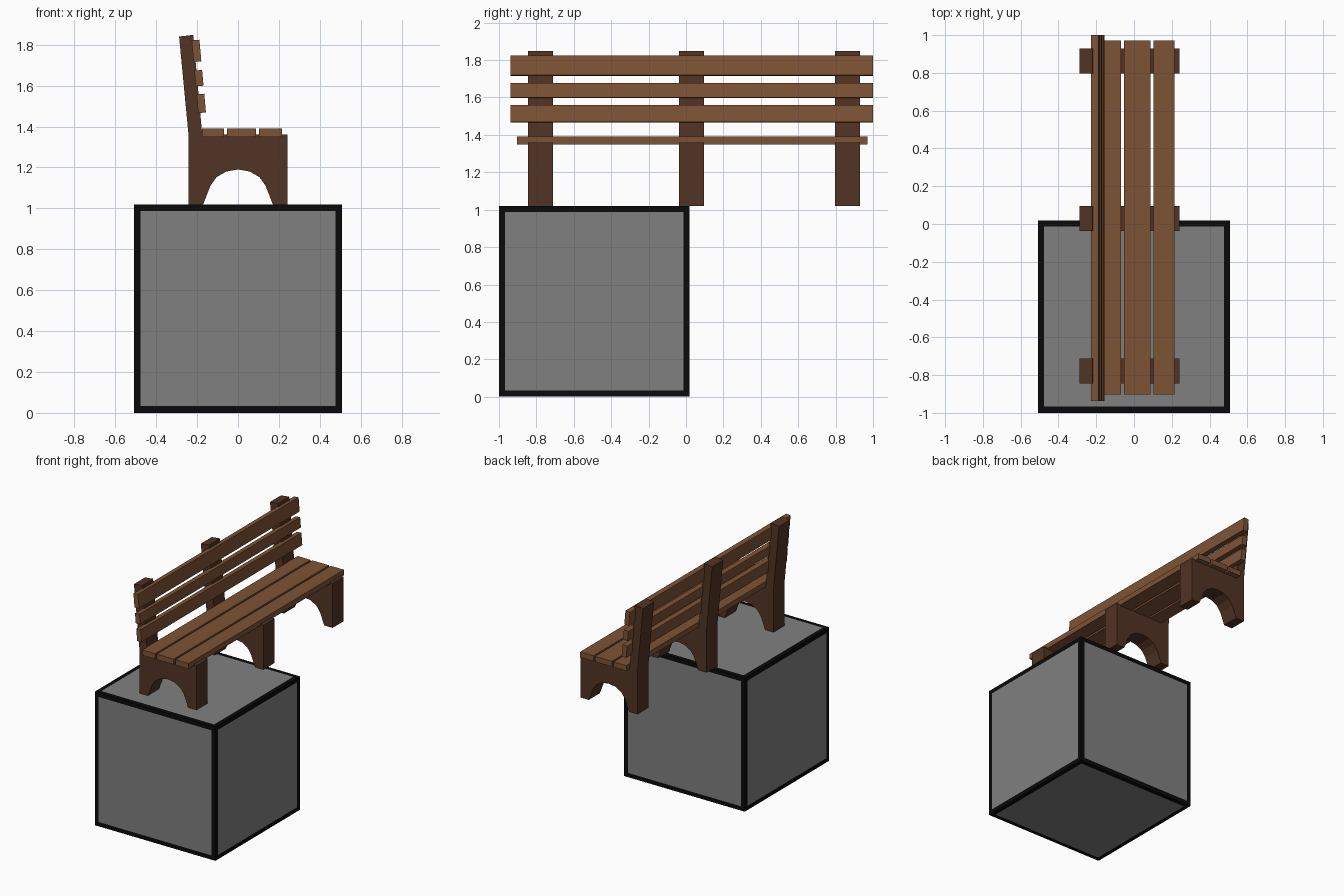
import bpy, bmesh, math
from mathutils import Matrix, Vector

if "Cube" in bpy.data.objects:
    bpy.data.objects.remove(bpy.data.objects["Cube"])

def mat(name, r, g, b):
    m = bpy.data.materials.new(name)
    m.diffuse_color = (r, g, b, 1)
    m.use_nodes = True
    m.node_tree.nodes["Principled BSDF"].inputs["Base Color"].default_value = m.diffuse_color
    return m

GREY = mat("mid grey", 0.216, 0.216, 0.216)
BLACK = mat("near black", 0.003, 0.003, 0.003)
PLANK = mat("light brown wood", 0.208, 0.086, 0.036)
FRAME = mat("dark brown wood", 0.084, 0.033, 0.018)

def finish(bm, name, *mats):
    bmesh.ops.recalc_face_normals(bm, faces=bm.faces)
    me = bpy.data.meshes.new(name)
    bm.to_mesh(me)
    bm.free()
    for m in mats:
        me.materials.append(m)
    ob = bpy.data.objects.new(name, me)
    bpy.context.collection.objects.link(ob)
    return ob

def box(name, size, centre, material, tilt=0.0):
    bm = bmesh.new()
    M = (Matrix.Translation(centre) @ Matrix.Rotation(tilt, 4, 'Y')
         @ Matrix.Diagonal((*size, 1)))
    bmesh.ops.create_cube(bm, size=1, matrix=M)
    return finish(bm, name, material)

# Base block: grey panels with a painted black border on every side
bm = bmesh.new()
bmesh.ops.create_cube(bm, size=1, matrix=Matrix.Translation((0, -0.491, 0.51))
                      @ Matrix.Diagonal((1.018, 1.018, 1.02, 1)))
panels = list(bm.faces)
rim = bmesh.ops.inset_individual(bm, faces=panels, thickness=0.046)["faces"]
for f in rim:
    f.material_index = 1
finish(bm, "base_block", GREY, BLACK)

# Bench supports: arched leg and leaning back post in one profile
arch = [(0.17, 1.02), (0.135, 1.11), (0.105, 1.152), (0.058, 1.18)]
profile = ([(-0.242, 1.02), (-0.242, 1.36), (-0.288, 1.84), (-0.219, 1.848),
            (-0.175, 1.36), (0.241, 1.36), (0.241, 1.02)]
           + arch + [(0, 1.19)] + [(-x, z) for x, z in reversed(arch)])
for i, y in enumerate((-0.844, -0.037, 0.797)):
    bm = bmesh.new()
    face = bm.faces.new([bm.verts.new((x, y, z)) for x, z in profile])
    new = bmesh.ops.extrude_face_region(bm, geom=[face])["geom"]
    bmesh.ops.translate(bm, vec=Vector((0, 0.133, 0)),
                        verts=[v for v in new if isinstance(v, bmesh.types.BMVert)])
    finish(bm, f"support_{i + 1}", FRAME)

# Seat planks
for i, (a, b) in enumerate(((-0.176, -0.068), (-0.054, 0.088), (0.103, 0.215))):
    box(f"seat_plank_{i + 1}", (b - a, 1.875, 0.041),
        ((a + b) / 2, 0.034, 1.37), PLANK)

# Back slats, leaning with the posts
lean = math.atan(0.09)
for i, (z0, z1) in enumerate(((1.467, 1.559), (1.598, 1.675), (1.717, 1.823))):
    z = (z0 + z1) / 2
    x = -0.175 - 0.09 * (z - 1.36) + 0.009
    box(f"back_slat_{i + 1}", (0.038, 1.938, z1 - z0), (x, 0.031, z), PLANK, -lean)
